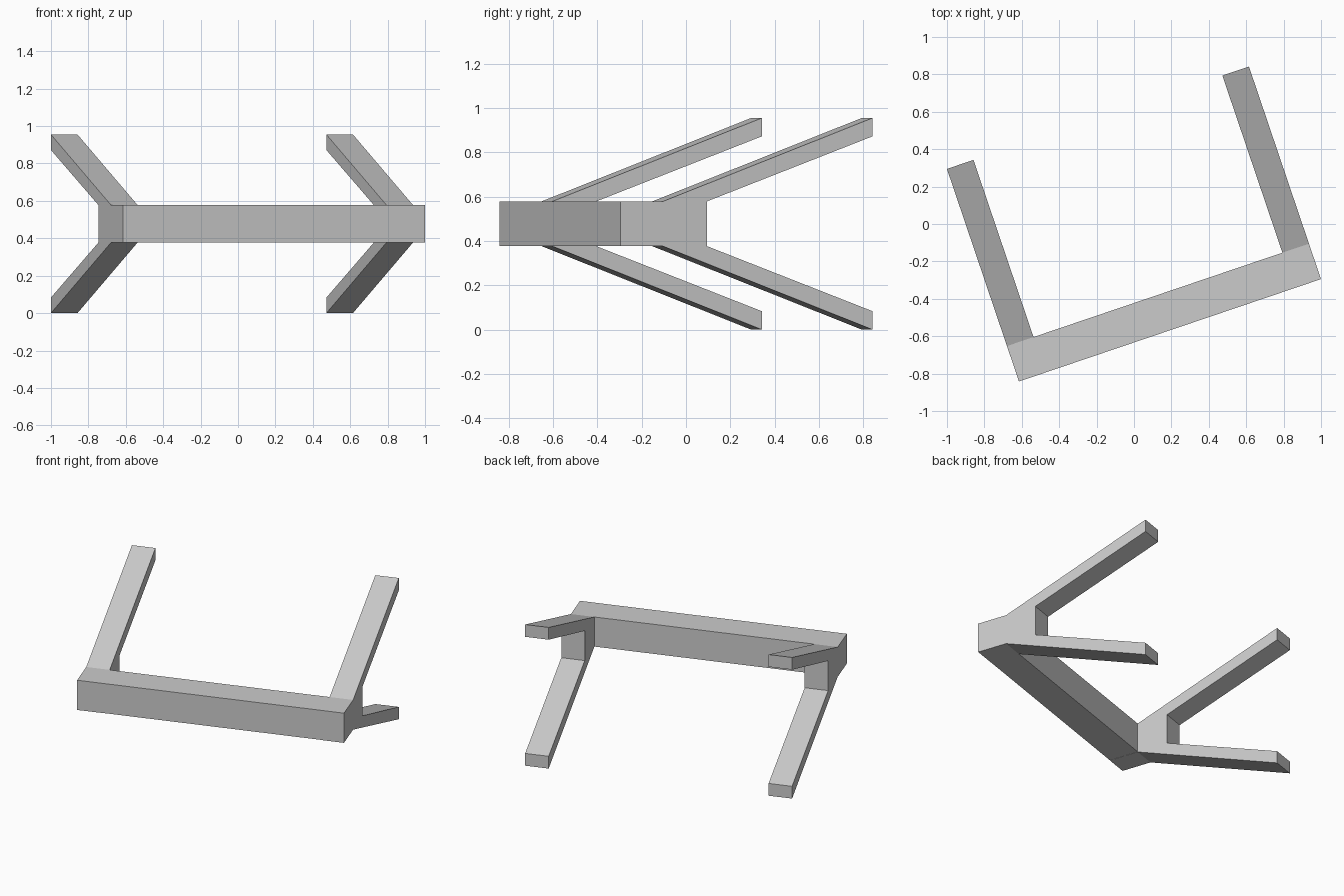
import bpy, bmesh
from math import atan2
from mathutils import Matrix, Vector

cube = bpy.data.objects.get("Cube")
if cube:
    bpy.data.objects.remove(cube, do_unlink=True)

grey = bpy.data.materials.new("plain grey")
grey.use_nodes = True
colour = (0.6, 0.6, 0.6, 1)
grey.diffuse_color = colour
grey.node_tree.nodes["Principled BSDF"].inputs["Base Color"].default_value = colour

LENGTH, DEPTH, REACH, WIDTH = 1.705, 0.2, 1.2, 0.15
LOW, HIGH, TOP, TIP = 0.378, 0.578, 0.955, 0.083

# The whole frame is turned about z and placed by its front corner
turn = Matrix.Translation((-0.615, -0.842, 0)) @ Matrix.Rotation(atan2(0.321, 0.947), 4, 'Z')


def extrude_profile(name, profile, x0, x1):
    """Extrude a side profile of (y, z) points from x0 to x1."""
    bm = bmesh.new()
    face = bm.faces.new([bm.verts.new((x0, y, z)) for y, z in profile])
    result = bmesh.ops.extrude_face_region(bm, geom=[face])
    verts = [v for v in result["geom"] if isinstance(v, bmesh.types.BMVert)]
    bmesh.ops.translate(bm, verts=verts, vec=Vector((x1 - x0, 0, 0)))
    bmesh.ops.recalc_face_normals(bm, faces=bm.faces)
    mesh = bpy.data.meshes.new(name)
    bm.to_mesh(mesh)
    bm.free()
    mesh.materials.append(grey)
    obj = bpy.data.objects.new(name, mesh)
    obj.matrix_world = turn
    bpy.context.collection.objects.link(obj)


# Cross beam between the two forks
extrude_profile("cross_beam", [(0, LOW), (DEPTH, LOW), (DEPTH, HIGH), (0, HIGH)],
                WIDTH, LENGTH - WIDTH)

# Forked ends: one arm rises, one descends, with a square notch between
upper = [(0, HIGH), (DEPTH, HIGH), (REACH, TOP), (REACH, TOP - TIP), (0.41, HIGH)]
lower = [(y, TOP - z) for y, z in reversed(upper)]
extrude_profile("right_fork", upper + lower, 0, WIDTH)
extrude_profile("left_fork", upper + lower, LENGTH - WIDTH, LENGTH)
